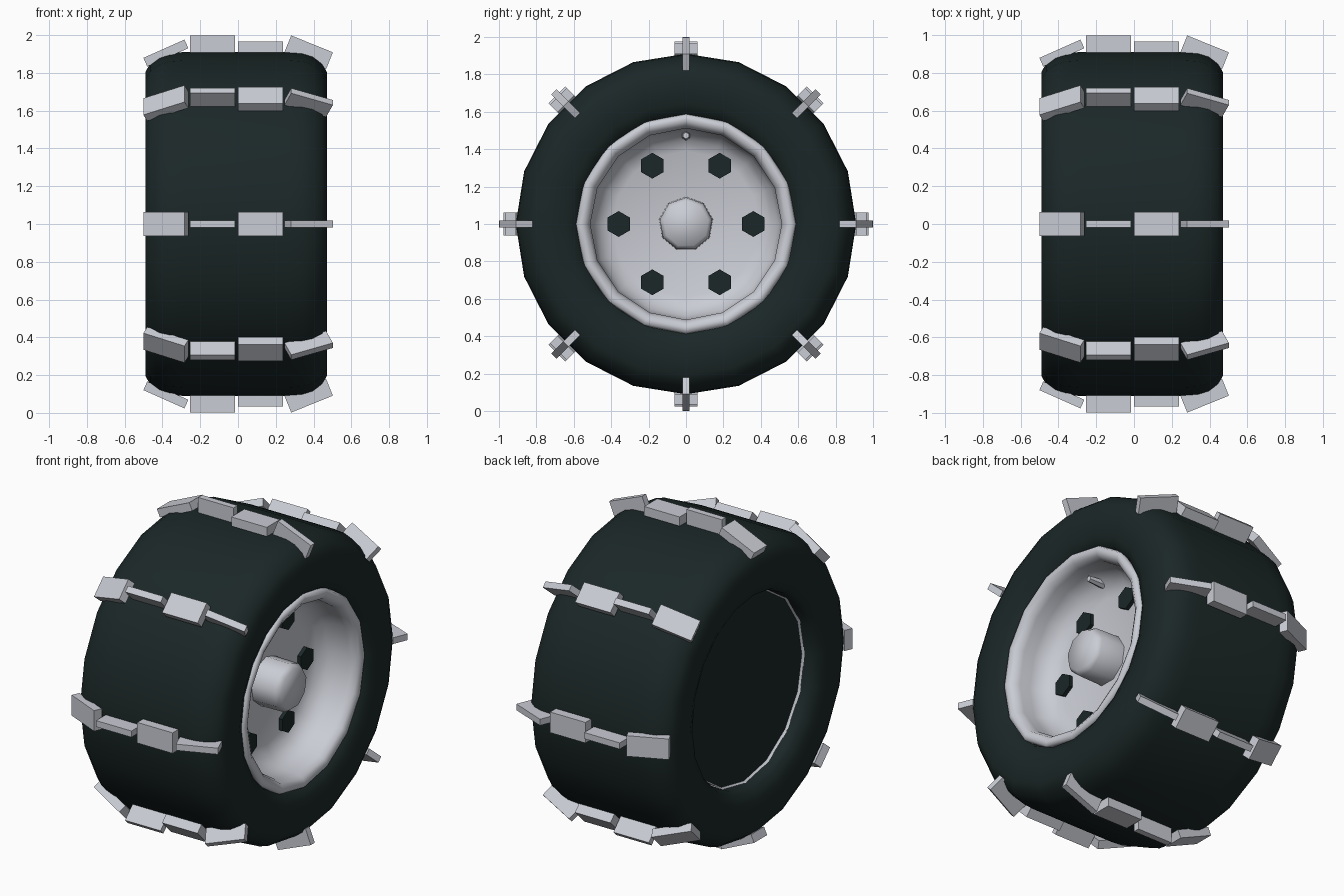
import bpy, bmesh
from math import sin, cos, pi, radians
from mathutils import Matrix, Vector

if "Cube" in bpy.data.objects:
    bpy.data.objects.remove(bpy.data.objects["Cube"])


def material(name, rgb):
    m = bpy.data.materials.new(name)
    m.use_nodes = True
    col = (*rgb, 1)
    m.diffuse_color = col
    m.node_tree.nodes["Principled BSDF"].inputs["Base Color"].default_value = col
    return m


rubber = material("dark rubber", (0.011, 0.02, 0.02))
metal = material("light metal", (0.59, 0.605, 0.66))

AXLE = Vector((0, 0, 1))


def finish(bm, name, mat, smooth=None):
    bmesh.ops.recalc_face_normals(bm, faces=bm.faces)
    me = bpy.data.meshes.new(name)
    bm.to_mesh(me)
    bm.free()
    me.materials.append(mat)
    ob = bpy.data.objects.new(name, me)
    bpy.context.collection.objects.link(ob)
    if smooth:
        bpy.ops.object.select_all(action="DESELECT")
        ob.select_set(True)
        bpy.context.view_layer.objects.active = ob
        bpy.ops.object.shade_smooth_by_angle(angle=radians(smooth))
    return ob


def lathe(name, profile, sides, mat, centre=(0, 0), closed=False, smooth=40):
    """Turn (x, radius) points about the axle direction; open ends are capped."""
    bm = bmesh.new()
    rings = []
    for x, r in profile:
        rings.append([bm.verts.new((x, centre[0] + r * sin(2 * pi * i / sides),
                                    1 + centre[1] + r * cos(2 * pi * i / sides)))
                      for i in range(sides)])
    pairs = list(zip(rings, rings[1:]))
    if closed:
        pairs.append((rings[-1], rings[0]))
    else:
        bm.faces.new(rings[0])
        bm.faces.new(rings[-1])
    for a, b in pairs:
        for i in range(sides):
            j = (i + 1) % sides
            bm.faces.new((a[i], a[j], b[j], b[i]))
    return finish(bm, name, mat, smooth)


# Tyre: rounded shoulders and flat sidewalls, slightly off centre
half = [(0.36, 0.57), (0.41, 0.573), (0.445, 0.59), (0.47, 0.645), (0.48, 0.71),
        (0.48, 0.805), (0.455, 0.85), (0.405, 0.888), (0.35, 0.905), (0.28, 0.91)]
right = [(x - 0.01, r) for x, r in half]
left = [(-x - 0.01, r) for x, r in reversed(half)]
lathe("tyre", right + left, 20, rubber, closed=True, smooth=60)

# Rim: open rear edge, rolled front lip and deep dished bowl
lathe("rim", [(-0.37, 0.55), (-0.40, 0.567), (0.39, 0.567), (0.425, 0.59), (0.445, 0.58),
              (0.45, 0.555), (0.433, 0.527), (0.39, 0.512), (0.32, 0.512), (0.26, 0.492),
              (0.215, 0.45), (0.19, 0.39)],
      16, metal, smooth=75)
lathe("back_cover", [(-0.36, 0.558), (-0.387, 0.558)], 16, rubber)

# Hub cap with rounded tip
lathe("hub_cap", [(0.18, 0.146), (0.345, 0.142), (0.375, 0.122)],
      9, metal, smooth=75)

# Wheel nuts and air valve
for k in range(6):
    a = k * pi / 3
    lathe(f"wheel_nut_{k + 1}", [(0.18, 0.069), (0.213, 0.069)], 6, rubber,
          centre=(0.36 * cos(a), 0.36 * sin(a)), smooth=None)
lathe("air_valve", [(0.22, 0.026), (0.325, 0.018)], 6, metal, centre=(0, 0.473))

# Tread cleats: (x, radius, tilt, radial size, tangential size)
CLEATS = [(-0.382, 0.905, -24, 0.05, 0.125),
          (-0.135, 0.949, 0, 0.10, 0.038),
          (0.118, 0.937, 0, 0.056, 0.125),
          (0.374, 0.909, 22, 0.096, 0.038)]
for k in range(8):
    bm = bmesh.new()
    spin = Matrix.Translation(AXLE) @ Matrix.Rotation(k * pi / 4, 4, "X")
    for x, r, tilt, high, wide in CLEATS:
        m = (spin @ Matrix.Translation((x, 0, r))
             @ Matrix.Rotation(radians(tilt), 4, "Y")
             @ Matrix.Diagonal((0.238, wide, high, 1)))
        bmesh.ops.create_cube(bm, size=1, matrix=m)
    finish(bm, f"tread_cleats_{k + 1}", metal)
